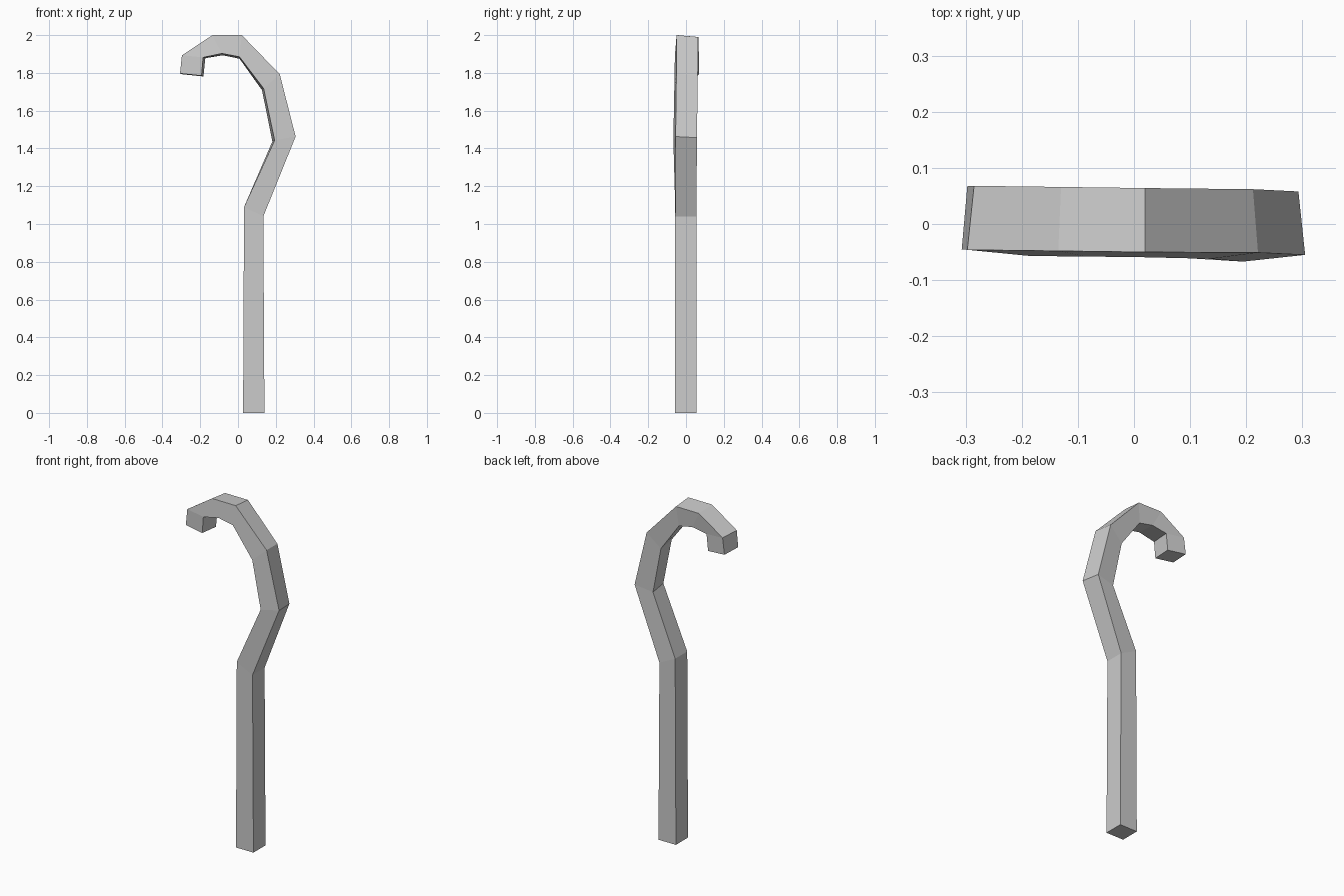
import bpy, bmesh
from mathutils import Vector

# Stations along the staff: front outer (x, y, z), front inner (x, y, z),
# and the slightly twisted step from the front to the back corner
STATIONS = [
    ((0.14, -0.057, 0.0), (0.027, -0.057, 0.0), (0.0, 0.112, 0.0)),
    ((0.134, -0.057, 1.04), (0.032, -0.057, 1.09), (0.0, 0.112, 0.0)),
    ((0.305, -0.055, 1.463), (0.194, -0.067, 1.443), (-0.012, 0.113, -0.006)),
    ((0.221, -0.051, 1.793), (0.136, -0.062, 1.717), (-0.009, 0.113, -0.008)),
    ((0.02, -0.05, 2.0), (0.008, -0.059, 1.885), (0.0, 0.114, -0.01)),
    ((-0.135, -0.048, 2.0), (-0.085, -0.058, 1.903), (0.005, 0.114, -0.01)),
    ((-0.297, -0.046, 1.893), (-0.185, -0.057, 1.882), (0.012, 0.114, -0.004)),
    ((-0.307, -0.045, 1.797), (-0.193, -0.056, 1.785), (0.010, 0.113, -0.004)),
]


def build_staff(name):
    bm = bmesh.new()
    rings = []
    for outer, inner, step in STATIONS:
        o, i, s = Vector(outer), Vector(inner), Vector(step)
        rings.append([bm.verts.new(p) for p in (o, o + s, i + s, i)])
    # Four-sided skin between neighbouring stations
    for a, b in zip(rings, rings[1:]):
        for k in range(4):
            n = (k + 1) % 4
            bm.faces.new((a[k], a[n], b[n], b[k]))
    # End caps
    bm.faces.new(rings[0])
    bm.faces.new(rings[-1])
    bmesh.ops.recalc_face_normals(bm, faces=bm.faces[:])
    mesh = bpy.data.meshes.new(name)
    bm.to_mesh(mesh)
    bm.free()
    obj = bpy.data.objects.new(name, mesh)
    bpy.context.collection.objects.link(obj)
    return obj


# Crook-topped staff
build_staff("hooked_staff")
